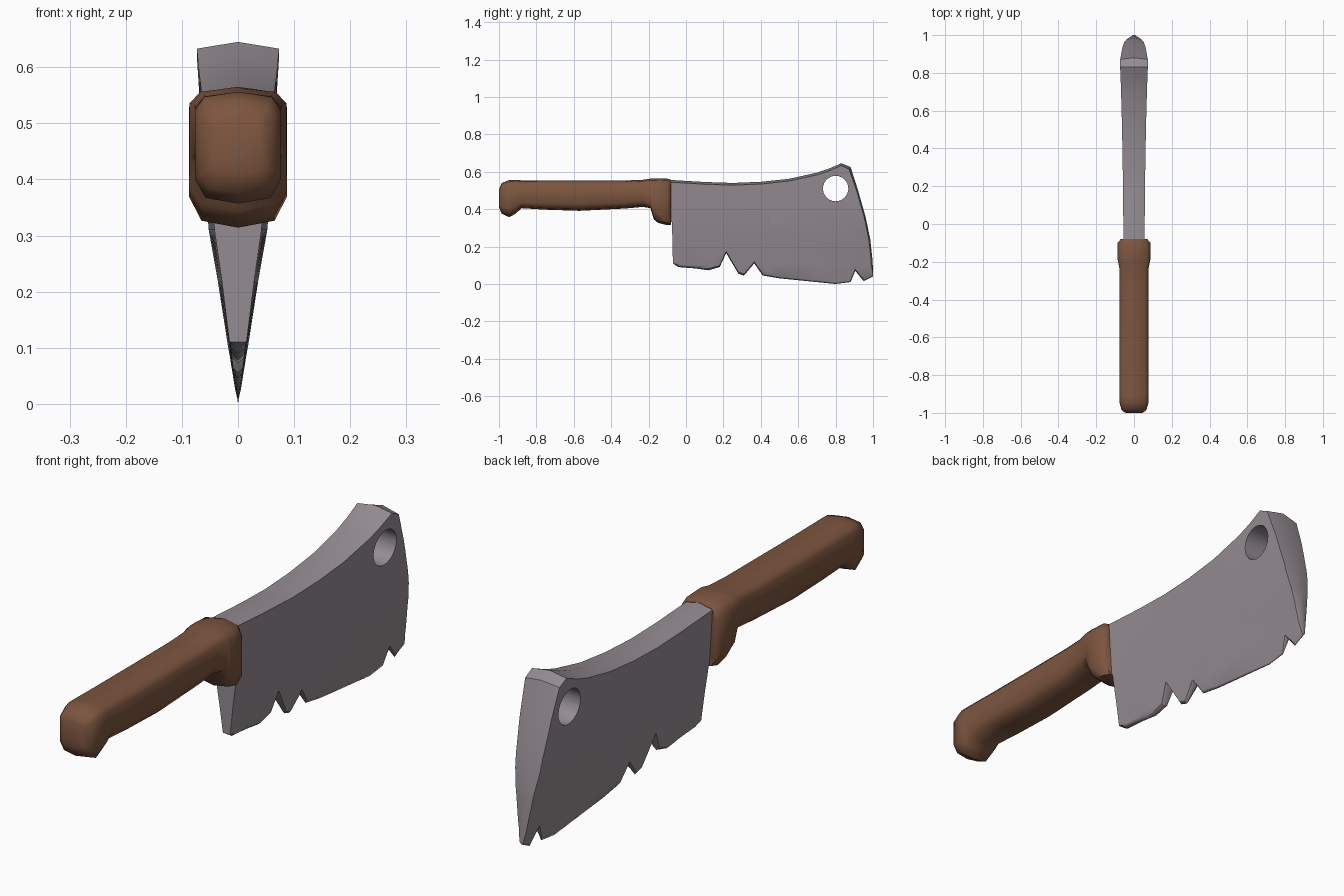
import bpy, bmesh, math
from mathutils import Vector

default = bpy.data.objects.get("Cube")
if default:
    bpy.data.objects.remove(default)


def material(name, rgb):
    m = bpy.data.materials.new(name)
    m.use_nodes = True
    m.diffuse_color = (*rgb, 1)
    m.node_tree.nodes["Principled BSDF"].inputs["Base Color"].default_value = (*rgb, 1)
    return m


def finish(bm, name, mat, angle):
    mesh = bpy.data.meshes.new(name)
    bmesh.ops.recalc_face_normals(bm, faces=bm.faces[:])
    bm.to_mesh(mesh)
    bm.free()
    ob = bpy.data.objects.new(name, mesh)
    bpy.context.collection.objects.link(ob)
    mesh.materials.append(mat)
    bpy.ops.object.select_all(action="DESELECT")
    ob.select_set(True)
    bpy.context.view_layer.objects.active = ob
    bpy.ops.object.shade_smooth_by_angle(angle=math.radians(angle))
    return ob


def ring(bm, coords):
    verts = [bm.verts.new(c) for c in coords]
    return [bm.edges.new((v, verts[(i + 1) % len(verts)])) for i, v in enumerate(verts)]


steel = material("steel grey", (0.30, 0.265, 0.29))
wood = material("brown wood", (0.205, 0.092, 0.05))

# Blade outline (y, z): heel, chipped edge, nose, curved spine
outline = [(-.1, .33), (-.075, .33), (-.07, .11), (-.04, .09), (.05, .083), (.12, .073), (.18, .09),
           (.215, .165), (.28, .055), (.31, .045), (.365, .11), (.41, .045), (.5, .03),
           (.65, .015), (.8, 0), (.88, .01), (.905, .07), (.95, .015), (1, .04),
           (.998, .12), (.985, .24), (.96, .36), (.92, .5), (.88, .625), (.83, .645),
           (.76, .615), (.7, .595), (.55, .562), (.4, .546), (.25, .54), (.1, .545), (-.1, .557)]
hole = Vector((0, .80, .51))
radius = .068


def half_width(y, z):
    # Wedge section, a little thicker towards the nose
    stops = [(0, .001), (.1, .014), (.22, .029), (.31, .042), (.45, .051), (.65, .061)]
    for (z0, w0), (z1, w1) in zip(stops, stops[1:]):
        if z <= z1:
            break
    return (w0 + (w1 - w0) * (z - z0) / (z1 - z0)) * (1 + .25 * max(0, y))


bm = bmesh.new()
edges = ring(bm, [(0, y, z) for y, z in outline])
edges += ring(bm, [hole + Vector((0, math.cos(a), math.sin(a))) * radius
                   for a in (math.tau * i / 24 for i in range(24))])
bmesh.ops.triangle_fill(bm, edges=edges, use_beauty=True, use_dissolve=False)
cuts = [((0, 0, z), (0, 0, 1)) for z in (.1, .22, .31, .45)]
cuts += [((0, y, 0), (0, 1, 0)) for y in (.2, .45, .7)]
for co, no in cuts:
    bmesh.ops.bisect_plane(bm, geom=bm.verts[:] + bm.edges[:] + bm.faces[:],
                           plane_co=co, plane_no=no, dist=1e-5)
rim = [e for e in bm.edges if e.is_boundary]
side = bm.verts[:]
rim_verts = {v for e in rim for v in e.verts}
made = bmesh.ops.extrude_edge_only(bm, edges=rim)["geom"]
new_edges = [e for e in made if isinstance(e, bmesh.types.BMEdge)]
# The extruded rim stays on the centre plane; the flat side moves out and slightly inward
for v in side:
    y, z = v.co.y, v.co.z
    if v in rim_verts and (v.co - hole).length > radius + .003:
        if y < .87 and z > .5:
            v.co.z -= .012
        elif y > .87 and z > .1:
            v.co.y -= .008
            v.co.z -= .012 if z > .6 else 0
        elif y > -.06 and z < .2:
            v.co.z += .009
    v.co.x = half_width(y, z)
blade = finish(bm, "blade", steel, 30)
mirror = blade.modifiers.new("mirror", "MIRROR")
mirror.use_axis[0] = True
mirror.merge_threshold = .0003

# Handle section as fractions of half width and height
section = [(0, 1), (.78, .955), (1, .83), (1, .22), (.75, .05), (0, 0)]
section += [(-x, z) for x, z in section[-2:0:-1]]
# Handle stations: y, bottom, top, half width
stations = [(-1, .41, .505, .045), (-.985, .375, .54, .066), (-.945, .357, .556, .077),
            (-.91, .376, .556, .077), (-.88, .405, .554, .077), (-.75, .397, .553, .077),
            (-.57, .391, .553, .077), (-.33, .403, .553, .077), (-.23, .412, .557, .078),
            (-.19, .405, .563, .086), (-.172, .345, .565, .087), (-.15, .327, .565, .087),
            (-.1, .314, .563, .087), (-.08, .315, .557, .07)]
bm = bmesh.new()
loops = [[bm.verts.new((x * w, y, lo + t * (hi - lo))) for x, t in section]
         for y, lo, hi, w in stations]
for a, b in zip(loops, loops[1:]):
    for i in range(len(a)):
        j = (i + 1) % len(a)
        bm.faces.new((a[i], a[j], b[j], b[i]))
bm.faces.new(loops[0])
bm.faces.new(loops[-1])
finish(bm, "handle", wood, 50)
